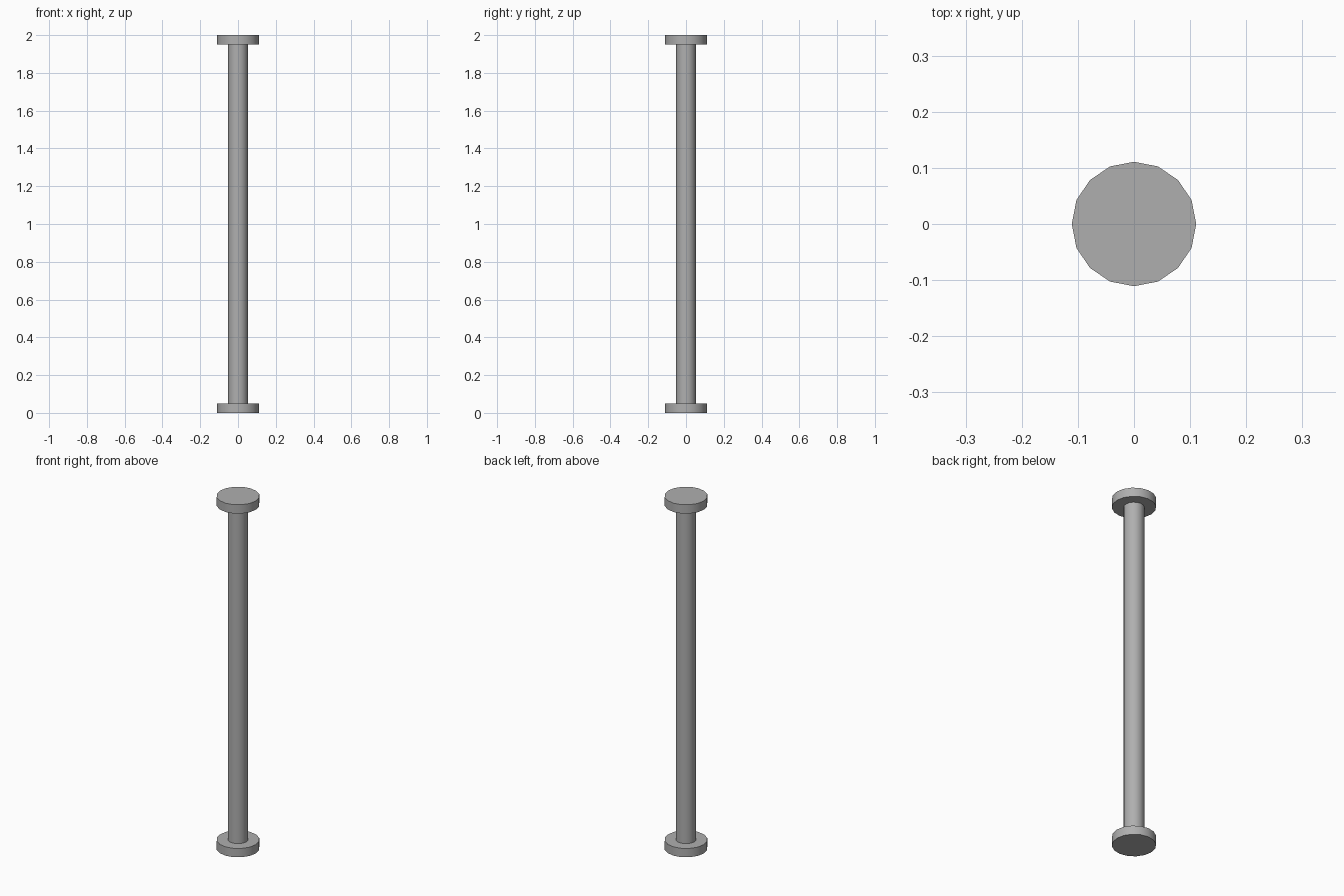
import bpy

if "Cube" in bpy.data.objects:
    bpy.data.objects.remove(bpy.data.objects["Cube"])

HEIGHT = 2.0
FLANGE_R, FLANGE_T = 0.111, 0.05
PIPE_R = 0.052

# Dark grey metal
metal = bpy.data.materials.new("dark_grey")
metal.diffuse_color = (0.43, 0.43, 0.43, 1)
metal.use_nodes = True
metal.node_tree.nodes["Principled BSDF"].inputs["Base Color"].default_value = metal.diffuse_color


def cylinder(name, radius, z0, z1):
    bpy.ops.mesh.primitive_cylinder_add(
        vertices=16, radius=radius, depth=z1 - z0, location=(0, 0, (z0 + z1) / 2))
    obj = bpy.context.object
    obj.name = name
    obj.data.materials.append(metal)
    bpy.ops.object.shade_smooth_by_angle()
    return obj


# Straight pipe between the two end flanges
cylinder("pipe", PIPE_R, FLANGE_T, HEIGHT - FLANGE_T)

# End flanges
cylinder("bottom_flange", FLANGE_R, 0, FLANGE_T)
cylinder("top_flange", FLANGE_R, HEIGHT - FLANGE_T, HEIGHT)
